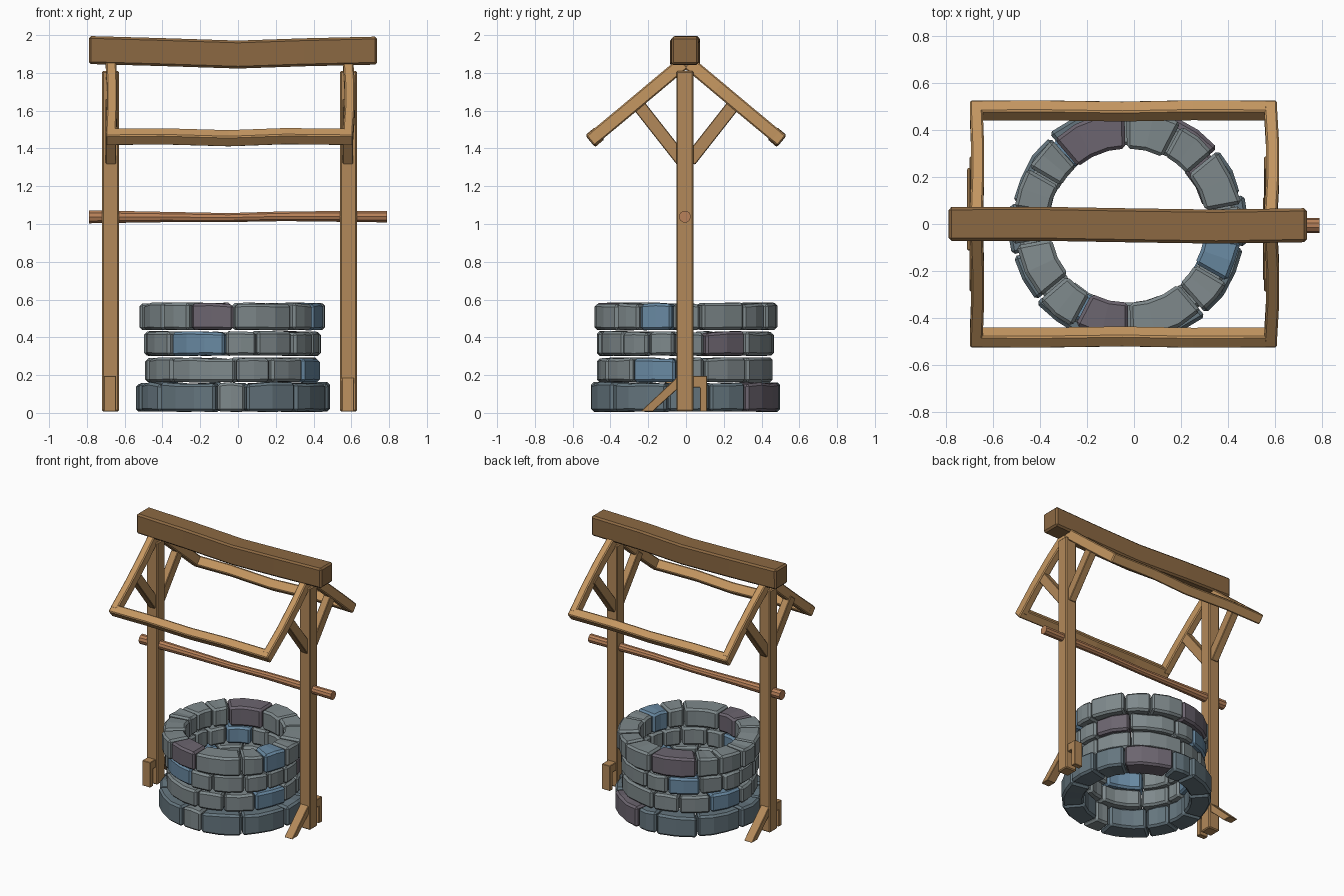
import bpy, bmesh, math, random
from mathutils import Vector

if "Cube" in bpy.data.objects:
    bpy.data.objects.remove(bpy.data.objects["Cube"])

random.seed(4)


def material(name, rgb):
    m = bpy.data.materials.new(name)
    m.diffuse_color = (*rgb, 1)
    m.use_nodes = True
    m.node_tree.nodes["Principled BSDF"].inputs["Base Color"].default_value = m.diffuse_color
    return m


GREY = material("grey_stone", (0.21, 0.25, 0.26))
SLATE = material("slate_stone", (0.13, 0.18, 0.21))
BLUE = material("blue_stone", (0.14, 0.25, 0.36))
PURPLE = material("purple_stone", (0.15, 0.13, 0.16))
DARK_WOOD = material("dark_wood", (0.26, 0.14, 0.055))
POST_WOOD = material("post_wood", (0.45, 0.25, 0.10))
PALE_WOOD = material("pale_wood", (0.56, 0.31, 0.12))
ROD_WOOD = material("rod_wood", (0.48, 0.22, 0.10))


def finish(name, bm, mats, bevel=0.0):
    bmesh.ops.recalc_face_normals(bm, faces=bm.faces)
    me = bpy.data.meshes.new(name)
    bm.to_mesh(me)
    bm.free()
    for m in mats:
        me.materials.append(m)
    ob = bpy.data.objects.new(name, me)
    bpy.context.collection.objects.link(ob)
    if bevel:
        mod = ob.modifiers.new("Bevel", 'BEVEL')
        mod.width, mod.segments = bevel, 1
        mod.limit_method, mod.angle_limit = 'ANGLE', math.radians(50)
    return ob


def sweep(bm, sections):
    """Closed solid through a list of matching cross-sections."""
    rings = [[bm.verts.new(p) for p in s] for s in sections]
    faces = [bm.faces.new(rings[0]), bm.faces.new(rings[-1][::-1])]
    for a, b in zip(rings, rings[1:]):
        for i in range(len(a)):
            j = (i + 1) % len(a)
            faces.append(bm.faces.new((a[i], b[i], b[j], a[j])))
    return faces


def beam(name, points, side, w, h, mat, bevel=0.007):
    """Squared timber along points; w along side, h across it."""
    pts = [Vector(p) for p in points]
    side = Vector(side).normalized()
    up = (pts[-1] - pts[0]).normalized().cross(side)
    bm = bmesh.new()
    sweep(bm, [[p + side * w / 2 * a + up * h / 2 * b
                for a, b in ((-1, -1), (1, -1), (1, 1), (-1, 1))] for p in pts])
    return finish(name, bm, [mat], bevel)


def mirror_y(ob):
    mod = ob.modifiers.new("Mirror", 'MIRROR')
    mod.use_axis = (False, True, False)


# Stone courses: the joint angles repeat after half a turn
def course(name, joints, r_in, r_out, z0, z1, base, odd):
    mats = [base, BLUE, PURPLE, GREY]
    angles = joints + [a + 180 for a in joints] + [joints[0] + 360]
    bm = bmesh.new()
    gap = 0.55
    for k, (a0, a1) in enumerate(zip(angles, angles[1:])):
        n = 3 if a1 - a0 > 34 else 2
        ro = r_out + random.uniform(-0.012, 0.004)
        ri = r_in + random.uniform(-0.004, 0.008)
        secs = []
        for i in range(n + 1):
            t = math.radians(a0 + gap + (a1 - a0 - 2 * gap) * i / n)
            top = z1 + random.uniform(-0.009, 0.003)
            bot = z0 + random.uniform(-0.001, 0.004)
            d = random.uniform(-0.004, 0.004)
            secs.append([(-0.028 + r * math.cos(t), -0.004 + r * math.sin(t), z)
                         for r, z in ((ri, bot), (ro + d, bot), (ro + d, top), (ri, top))])
        for f in sweep(bm, secs):
            f.material_index = mats.index(odd.get(k, base))
    return finish(name, bm, mats, 0.014)


course("stone_course_1", [15, 40, 80, 98, 131, 169], 0.36, 0.51, 0.006, 0.16,
       SLATE, {1: PURPLE, 8: GREY})
course("stone_course_2", [13, 45, 92, 116, 143, 174], 0.335, 0.465, 0.162, 0.292,
       GREY, {10: BLUE, 4: BLUE})
course("stone_course_3", [13, 44, 85, 106, 134, 155, 173], 0.335, 0.47, 0.302, 0.43,
       GREY, {0: PURPLE, 8: BLUE, 3: BLUE})
course("stone_course_4", [10, 40, 62, 91, 131, 150, 172], 0.33, 0.492, 0.438, 0.582,
       GREY, {3: PURPLE, 9: PURPLE, 12: BLUE})

# Posts with a raking strut on one side and a hooked block on the other
for label, x, s in (("left", -0.675, -1), ("right", 0.585, 1)):
    beam(label + "_post", [(x, -0.006, 0.008), (x, -0.006, 1.81)], (1, 0, 0),
         0.09, 0.09, POST_WOOD)
    fx = x - 0.003
    for part, profile in (
            ("strut", [(-0.03, 0.205), (-0.03, 0.14), (-0.175, 0.008), (-0.24, 0.008)]),
            ("block", [(0.03, 0.195), (0.112, 0.195), (0.112, 0.008), (0.075, 0.008),
                       (0.075, 0.135), (0.03, 0.135)])):
        bm = bmesh.new()
        sweep(bm, [[(fx + dx, s * y, z) for y, z in profile] for dx in (-0.033, 0.033)])
        finish(f"{label}_foot_{part}", bm, [POST_WOOD], 0.003)

# Roof frame: rafters and knee braces at each end, mirrored front to back
for label, x, bow in (("left", -0.673, 0.006), ("right", 0.582, 0.009)):
    mirror_y(beam(label + "_rafter",
                  [(x, -0.483, 1.461), (x + bow, -0.33, 1.588), (x + bow, -0.17, 1.722),
                   (x, -0.012, 1.854)], (1, 0, 0), 0.055, 0.072, PALE_WOOD))
    mirror_y(beam(label + "_knee_brace", [(x, -0.02, 1.335), (x, -0.262, 1.643)],
                  (1, 0, 0), 0.055, 0.07, POST_WOOD, 0.004))

# Eave rails, slightly wavy
wave = [(-0.70, 0), (-0.40, 0.003), (-0.05, -0.007), (0.25, 0.004), (0.61, 0)]
mirror_y(beam("eave_rail", [(x, -0.483 - d * 0.5, 1.461 + d) for x, d in wave],
              (0, 0.766, 0.643), 0.064, 0.07, PALE_WOOD))

# Sagging ridge beam
beam("ridge_beam", [(-0.79, 0, 1.921), (-0.4, 0.001, 1.91), (0.0, -0.006, 1.897),
                    (0.35, -0.011, 1.909), (0.737, -0.005, 1.918)],
     (0, 1, 0), 0.145, 0.148, DARK_WOOD, 0.012)

# Winding rod, thinner towards the middle
bm = bmesh.new()
sweep(bm, [[(x, -0.006 + r * math.cos(k * math.tau / 10), z + r * math.sin(k * math.tau / 10))
            for k in range(10)]
           for x, z, r in ((-0.79, 1.038, 0.036), (-0.4, 1.037, 0.029), (-0.05, 1.034, 0.025),
                           (0.25, 1.041, 0.027), (0.79, 1.039, 0.032))])
finish("winding_rod", bm, [ROD_WOOD])
